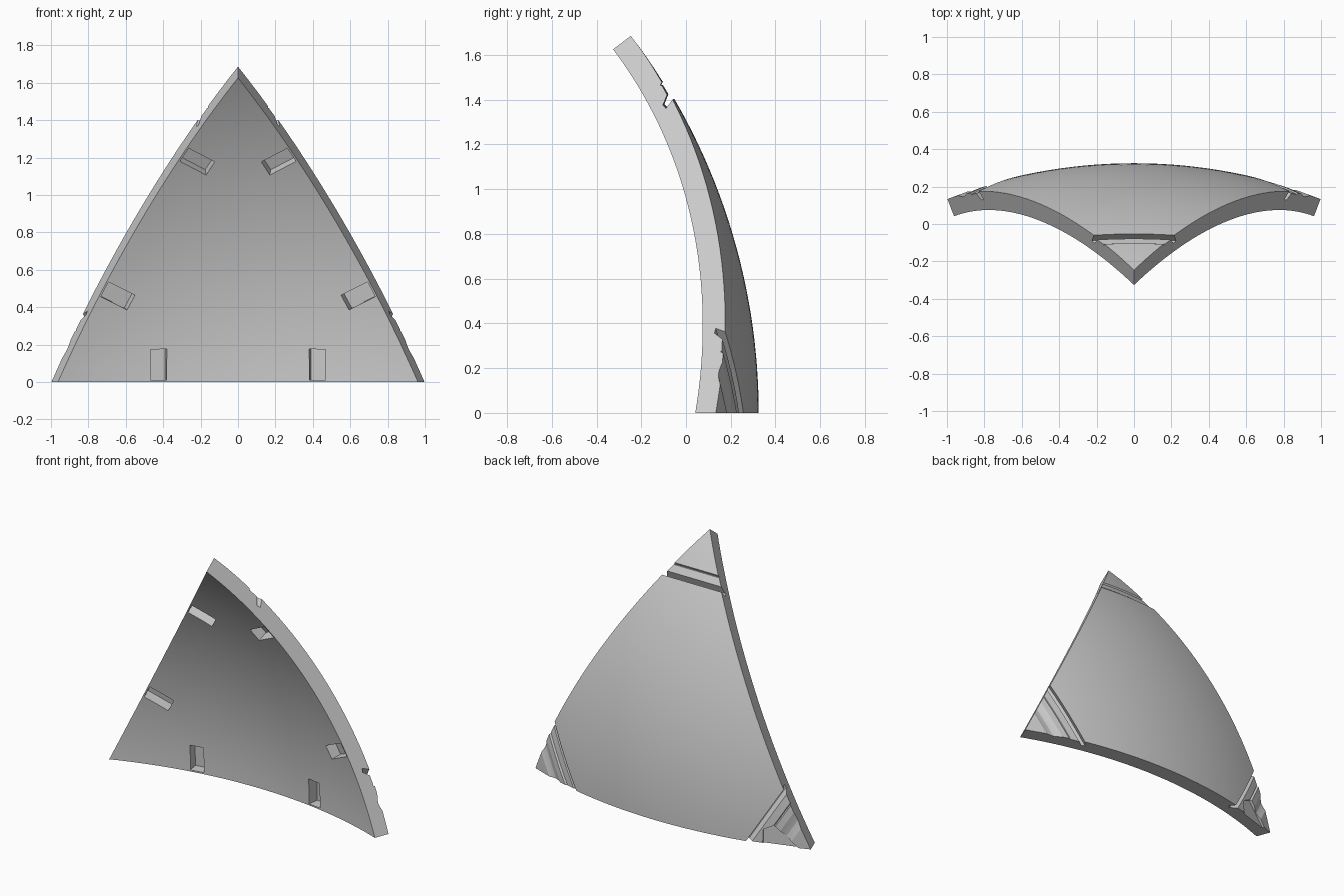
import bpy, bmesh, math
from mathutils import Vector, Matrix

if "Cube" in bpy.data.objects:
    bpy.data.objects.remove(bpy.data.objects["Cube"])

# Spherical triangle panel, built around the sphere centre
HALF = math.radians(20.905)
OUTER = 1 / math.sin(HALF)
INNER = OUTER - 0.106
CENTRE = Vector((0, 0.325 - OUTER, 0))
TILT = math.acos(math.cos(2 * HALF) / math.cos(HALF))

apex = Vector((0, math.cos(TILT), math.sin(TILT))) * OUTER
left = Vector((1, OUTER * math.cos(HALF), 0))
right = Vector((-1, left.y, 0))
axis = (apex + left + right).normalized()
turns = [Matrix.Rotation(math.radians(a), 4, axis) for a in (0, 120, 240)]


def finish(bm, name):
    bmesh.ops.recalc_face_normals(bm, faces=bm.faces[:])
    mesh = bpy.data.meshes.new(name)
    bm.to_mesh(mesh)
    bm.free()
    obj = bpy.data.objects.new(name, mesh)
    obj.location = CENTRE
    bpy.context.collection.objects.link(obj)
    return obj


def loft(rings, name):
    """Closed solid through matching rings of points."""
    bm = bmesh.new()
    loops = [[bm.verts.new(p) for p in ring] for ring in rings]
    for a, b in zip(loops, loops[1:]):
        for i in range(len(a)):
            j = (i + 1) % len(a)
            bm.faces.new((a[i], a[j], b[j], b[i]))
    bm.faces.new(loops[0])
    bm.faces.new(loops[-1][::-1])
    return finish(bm, name)


def radial_prism(points, low, high, name):
    return loft([[p.normalized() * r for p in points] for r in (low, high)], name)


def corner_cutter(profile, turn, name):
    """Sweep a (distance, depth) profile across the corner."""
    angle = math.radians(30.1)
    out = Vector((0, math.cos(angle), math.sin(angle)))
    along = Vector((0, -math.sin(angle), math.cos(angle)))
    rings = []
    for i in range(17):
        t = (i / 8 - 1) * 0.14
        spoke = out * math.cos(t) + Vector((math.sin(t), 0, 0))
        rings.append([turn @ (along * h + spoke * (math.sqrt(OUTER**2 - h * h) + d))
                      for h, d in profile])
    return loft(rings, name)


def cut(obj, cutter):
    cutter.hide_render = True
    mod = obj.modifiers.new("cut", "BOOLEAN")
    mod.operation = "DIFFERENCE"
    mod.solver = "EXACT"
    mod.object = cutter
    bpy.context.view_layer.objects.active = obj
    bpy.ops.object.modifier_apply(modifier=mod.name)
    bpy.data.objects.remove(cutter)


# Curved shell
bm = bmesh.new()
bm.faces.new([bm.verts.new(p) for p in (left, right, apex)])
bmesh.ops.subdivide_edges(bm, edges=bm.edges[:], cuts=31, use_grid_fill=True)
bmesh.ops.triangulate(bm, faces=bm.faces[:])
for v in bm.verts:
    v.co = v.co.normalized() * OUTER
result = bmesh.ops.extrude_face_region(bm, geom=bm.faces[:], use_keep_orig=True)
for v in result["geom"]:
    if isinstance(v, bmesh.types.BMVert):
        v.co = v.co.normalized() * INNER
panel = finish(bm, "curved_panel")

# Inside pockets, two along each edge
for turn in turns:
    for side in (-1, 1):
        pts = [turn @ Vector((side * x, 2.66, z))
               for x, z in ((0.38, 0.01), (0.47, 0.01), (0.47, 0.175), (0.38, 0.175))]
        cut(panel, radial_prism(pts, INNER - 0.05, INNER + 0.07, "pocket_cutter"))

# Slanted slot, stepped band and lowered cap at each corner
start = [(0, 0.1), (0, 0), (-0.02, -0.045), (0, -0.05), (0.03, -0.012),
         (0.078, -0.012), (0.082, -0.018), (0.09, -0.005)]
trough = [(0.13, -0.006), (0.155, -0.016), (0.175, -0.02), (0.195, -0.016), (0.22, -0.006)]
end = [(0.45, -0.005), (0.45, 0.1)]
for i, turn in enumerate(turns):
    middle = trough if i else [(h, -0.005) for h in (0.16, 0.25)]
    cut(panel, corner_cutter(start + middle + end, turn, "corner_cutter"))

# Shallow wedge recess in the right corner
pts = [right + (left - right) * 0.2 * b + (apex - right) * 0.2 * s
       for b, s in ((0.77, -0.1), (0.77, 0), (0.66, 0.25), (0.43, 0.36), (0.2, 0), (0.2, -0.1))]
cut(panel, radial_prism(pts, OUTER - 0.022, OUTER + 0.05, "wedge_cutter"))

# Plain grey finish
mat = bpy.data.materials.new("plain_grey")
mat.use_nodes = True
grey = (0.6, 0.6, 0.6, 1)
mat.diffuse_color = grey
mat.node_tree.nodes["Principled BSDF"].inputs["Base Color"].default_value = grey
panel.data.materials.clear()
panel.data.materials.append(mat)
for poly in panel.data.polygons:
    poly.material_index = 0

bpy.ops.object.select_all(action="DESELECT")
panel.select_set(True)
bpy.context.view_layer.objects.active = panel
bpy.ops.object.shade_smooth_by_angle(angle=math.radians(20))
